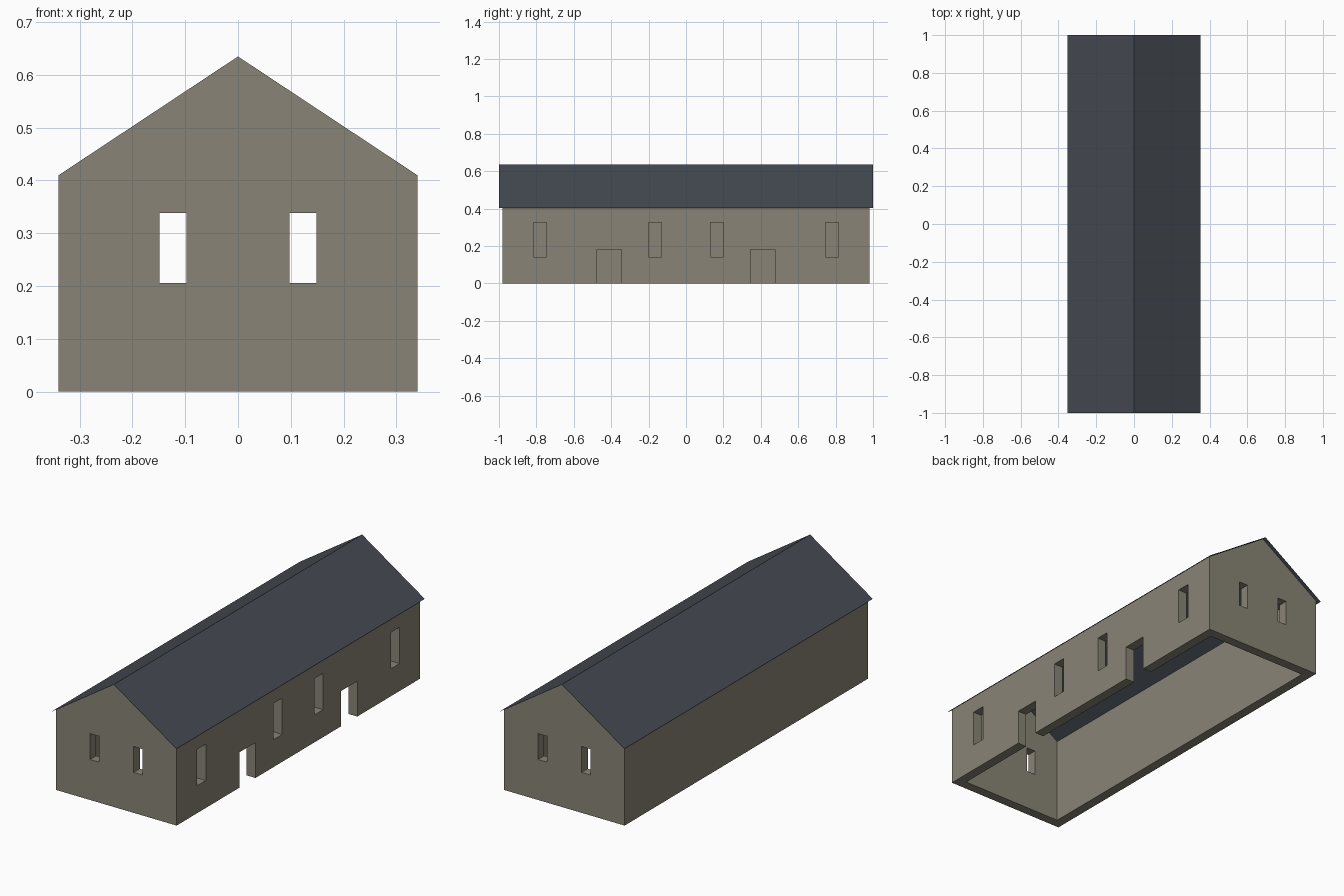
import bpy
import bmesh

cube = bpy.data.objects.get("Cube")
if cube:
    bpy.data.objects.remove(cube, do_unlink=True)

HALF_W, HALF_L, THICK = 0.34, 0.98, 0.05
EAVE, RIDGE = 0.41, 0.635
SLOPE = (RIDGE - EAVE) / HALF_W


def material(name, rgb):
    mat = bpy.data.materials.new(name)
    mat.use_nodes = True
    mat.diffuse_color = (*rgb, 1)
    mat.node_tree.nodes["Principled BSDF"].inputs["Base Color"].default_value = (*rgb, 1)
    return mat


def extrude_profile(name, profile, y0, y1, mat, closed=True):
    """Sweep an (x, z) profile along y; closed profiles get end caps."""
    bm = bmesh.new()
    near = [bm.verts.new((x, y0, z)) for x, z in profile]
    far = [bm.verts.new((x, y1, z)) for x, z in profile]
    n = len(profile)
    for i in range(n if closed else n - 1):
        j = (i + 1) % n
        bm.faces.new((near[i], near[j], far[j], far[i]))
    if closed:
        bm.faces.new(near)
        bm.faces.new(far)
        bmesh.ops.recalc_face_normals(bm, faces=bm.faces)
    mesh = bpy.data.meshes.new(name)
    bm.to_mesh(mesh)
    bm.free()
    mesh.materials.append(mat)
    obj = bpy.data.objects.new(name, mesh)
    bpy.context.collection.objects.link(obj)
    return obj


def cut_box(target, x0, x1, y0, y1, z0, z1):
    """Subtract a box from the target and discard the cutter."""
    box = [(x0, z0), (x1, z0), (x1, z1), (x0, z1)]
    cutter = extrude_profile("cutter", box, y0, y1, target.data.materials[0])
    cutter.hide_render = True
    mod = target.modifiers.new("cut", 'BOOLEAN')
    mod.operation = 'DIFFERENCE'
    mod.solver = 'EXACT'
    mod.object = cutter
    graph = bpy.context.evaluated_depsgraph_get()
    result = bpy.data.meshes.new_from_object(target.evaluated_get(graph))
    target.modifiers.clear()
    target.data = result
    bpy.data.objects.remove(cutter, do_unlink=True)


stone = material("stone wall", (0.25, 0.23, 0.18))
slate = material("slate roof", (0.06, 0.07, 0.085))

# Walls: gabled prism hollowed out, open below and under the roof
walls = extrude_profile("walls", [
    (-HALF_W, 0), (HALF_W, 0), (HALF_W, EAVE), (0, RIDGE), (-HALF_W, EAVE)],
    -HALF_L, HALF_L, stone)
inner_w, inner_l = HALF_W - THICK, HALF_L - THICK
cut_box(walls, -inner_w, inner_w, -inner_l, inner_l, -0.1, 1)

# Gable windows, running through both ends
for x in (-0.123, 0.123):
    cut_box(walls, x - 0.0255, x + 0.0255, -1.1, 1.1, 0.206, 0.338)

# Windows and doors along the left long wall only
for side in (-1, 1):
    for y in (0.165, 0.78):
        cut_box(walls, 0.2, 0.5, side * y - 0.035, side * y + 0.035, 0.14, 0.325)
    cut_box(walls, 0.2, 0.5, side * 0.41 - 0.065, side * 0.41 + 0.065, -0.1, 0.18)

# Roof: thin sheet with a small overhang all round
top, reach = RIDGE + 0.001, 0.353
edge = top - SLOPE * reach
roof = extrude_profile("roof", [(reach, edge), (0, top), (-reach, edge)],
                       -1, 1, slate, closed=False)
roof.data.flip_normals()
if roof.data.polygons[0].normal.z < 0:
    roof.data.flip_normals()
